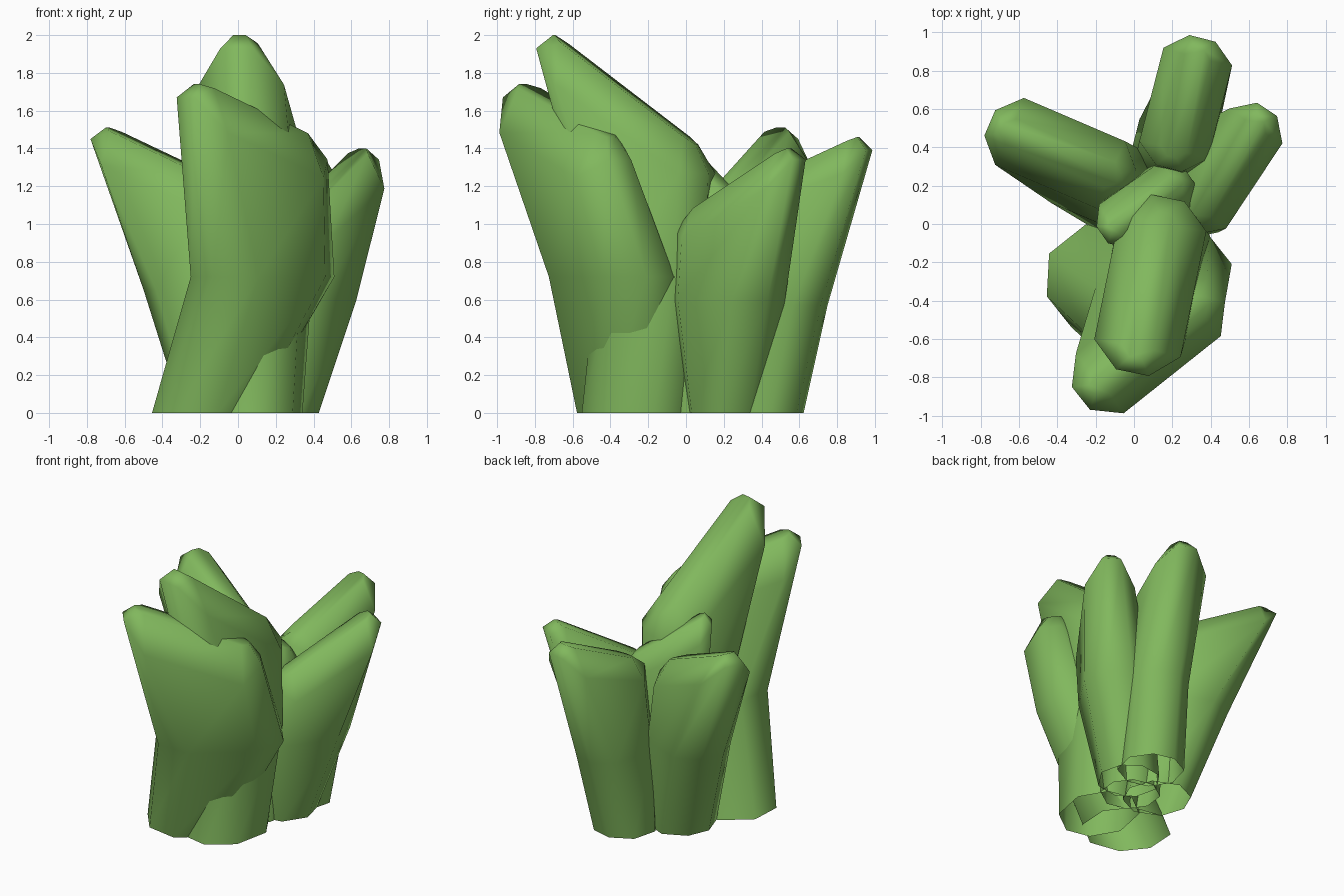
import bpy, bmesh, math
from mathutils import Vector

if "Cube" in bpy.data.objects:
    bpy.data.objects.remove(bpy.data.objects["Cube"])

green = bpy.data.materials.new("leaf_green")
green.diffuse_color = (0.22, 0.48, 0.11, 1)
green.use_nodes = True
green.node_tree.nodes["Principled BSDF"].inputs["Base Color"].default_value = green.diffuse_color


def ring(bm, c, ang, a, b, k, z_out, z_in, drop=0.0):
    """Eight-sided oblong ring, tilted along its long axis (ang points outward)."""
    d = Vector((math.cos(ang), math.sin(ang)))
    p = Vector((-d.y, d.x))
    e = .38
    prof = [(1, e), (k, 1), (-k, 1), (-1, e), (-1, -e), (-k, -1), (k, -1), (1, -e)]
    out = []
    for u, v in prof:
        xy = Vector(c) + d * (a * u) + p * (b * v)
        z = (z_out + z_in) / 2 + u * (z_out - z_in) / 2
        if abs(v) == 1:
            z -= drop
        out.append(bm.verts.new((xy.x, xy.y, z)))
    return out


def leaf(name, direction, base, mid, top, cap, drop):
    """base: x y a b; mid: x y a b z; top: x y a b z_out z_in; cap: z_out z_in."""
    ang = math.atan2(direction[1], direction[0])
    bm = bmesh.new()
    rings = [
        ring(bm, base[:2], ang, base[2], base[3], .45, 0, 0),
        ring(bm, mid[:2], ang, mid[2], mid[3], .55, mid[4], mid[4]),
        ring(bm, top[:2], ang, top[2], top[3], .72, top[4], top[5], drop),
        ring(bm, top[:2], ang, top[2] * .83, top[3] * .38, .85, cap[0], cap[1]),
    ]
    for lo, hi in zip(rings, rings[1:]):
        for i in range(8):
            j = (i + 1) % 8
            bm.faces.new((lo[i], lo[j], hi[j], hi[i]))
    bm.faces.new(rings[-1])          # slanted tip, base stays open
    bmesh.ops.recalc_face_normals(bm, faces=bm.faces)
    me = bpy.data.meshes.new(name)
    bm.to_mesh(me)
    bm.free()
    me.materials.append(green)
    ob = bpy.data.objects.new(name, me)
    bpy.context.collection.objects.link(ob)
    bpy.ops.object.select_all(action='DESELECT')
    ob.select_set(True)
    bpy.context.view_layer.objects.active = ob
    bpy.ops.object.shade_smooth_by_angle(angle=math.radians(85))


# Outer ring of leaves
leaf("tall_leaf", (-.2, -.98), (.09, -.25, .29, .23), (.13, -.17, .29, .24, .75),
     (.085, -.32, .465, .23, 1.93, 1.27), (2.0, 1.42), .1)
leaf("front_leaf", (-.78, -.62), (-.18, -.29, .27, .27), (.13, -.39, .41, .25, .72),
     (.075, -.63, .45, .2, 1.67, 1.34), (1.74, 1.46), .14)
leaf("left_leaf", (-.91, .39), (-.07, .15, .21, .21), (-.2, .25, .29, .22, .65),
     (-.385, .37, .40, .19, 1.45, 1.12), (1.51, 1.22), .09)
leaf("back_leaf", (.25, .97), (.2, .41, .20, .20), (.235, .47, .27, .19, .57),
     (.27, .63, .35, .185, 1.39, 1.15), (1.46, 1.2), .09)
leaf("right_leaf", (.55, .83), (.22, .21, .2, .19), (.35, .22, .31, .22, .6),
     (.49, .29, .37, .165, 1.34, .97), (1.4, 1.06), .1)

# Inner leaf
leaf("inner_leaf", (-.82, -.57), (.1, .08, .18, .18), (.08, .09, .24, .17, .65),
     (.06, .1, .275, .14, 1.38, 1.08), (1.44, 1.16), .06)
